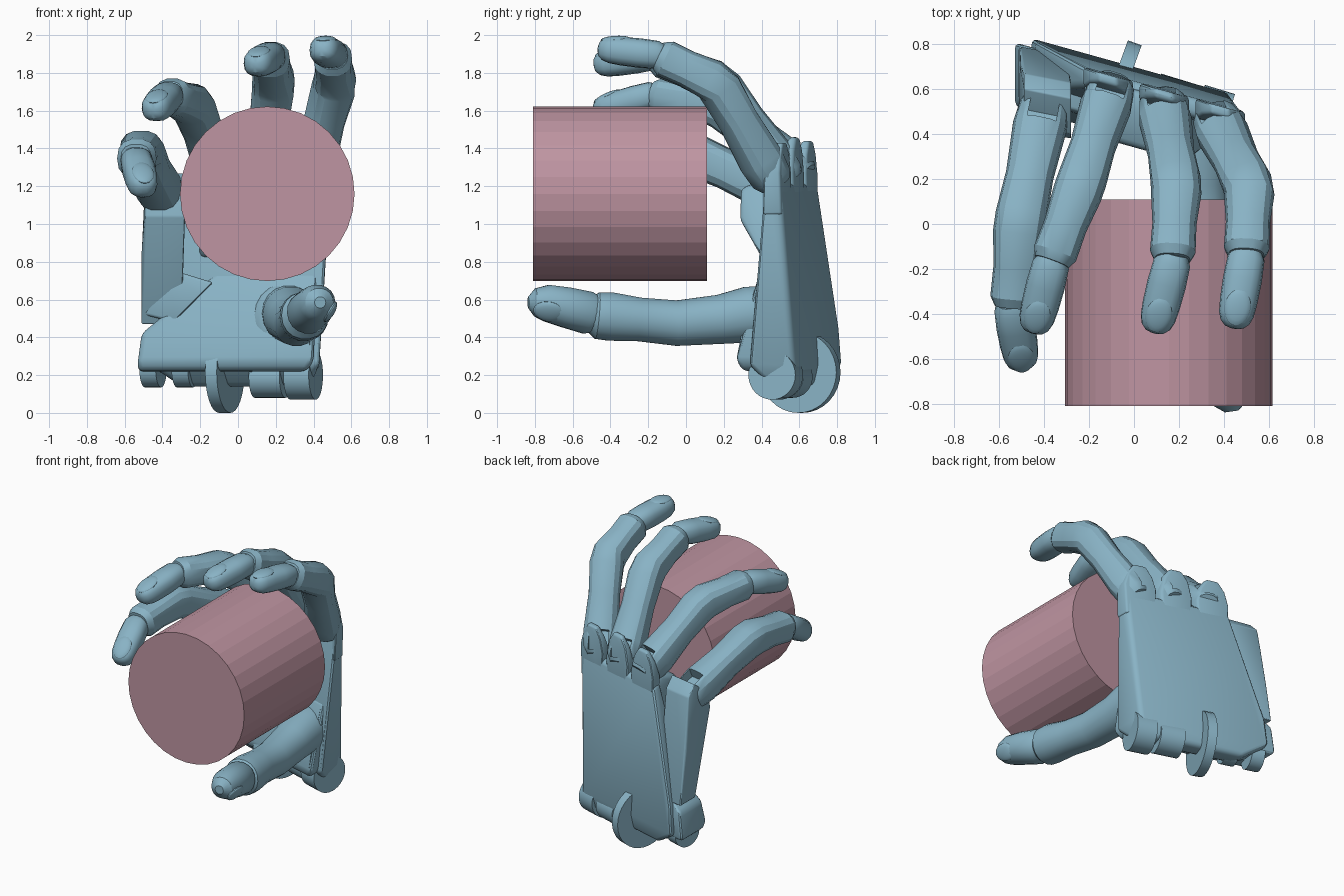
import bpy, bmesh
from math import sin, cos, pi, radians
from mathutils import Vector as V, Matrix

if "Cube" in bpy.data.objects:
    bpy.data.objects.remove(bpy.data.objects["Cube"])

def material(name, col):
    m = bpy.data.materials.new(name)
    m.diffuse_color = (*col, 1)
    m.use_nodes = True
    m.node_tree.nodes["Principled BSDF"].inputs["Base Color"].default_value = m.diffuse_color
    return m

BLUE = material("hand_blue", (0.25, 0.45, 0.56))
PINK = material("can_pink", (0.52, 0.30, 0.36))

def finish(bm, name, mat=BLUE, angle=28):
    bmesh.ops.recalc_face_normals(bm, faces=bm.faces)
    me = bpy.data.meshes.new(name)
    bm.to_mesh(me)
    bm.free()
    ob = bpy.data.objects.new(name, me)
    bpy.context.collection.objects.link(ob)
    me.materials.append(mat)
    bpy.ops.object.select_all(action='DESELECT')
    ob.select_set(True)
    bpy.context.view_layer.objects.active = ob
    if angle:
        bpy.ops.object.shade_smooth_by_angle(angle=radians(angle))
    return ob

def hull(name, pts, bevel=0.03):
    bm = bmesh.new()
    for p in pts:
        bm.verts.new(p)
    bmesh.ops.convex_hull(bm, input=bm.verts)
    bmesh.ops.delete(bm, geom=[v for v in bm.verts if not v.link_faces], context='VERTS')
    bmesh.ops.dissolve_limit(bm, angle_limit=radians(4), verts=bm.verts, edges=bm.edges)
    bmesh.ops.recalc_face_normals(bm, faces=bm.faces)
    edges = [e for e in bm.edges if len(e.link_faces) == 2 and e.calc_face_angle(0) > radians(25)]
    bmesh.ops.bevel(bm, geom=edges, offset=bevel, segments=3, profile=0.5,
                    affect='EDGES', clamp_overlap=True)
    return finish(bm, name)

def slab(name, sections, bevel=0.03):
    """Sections (z, x0, x1, front, back); depth slants with x, as the palm is turned."""
    return hull(name, [(x, d - 0.28 * x, z) for z, x0, x1, d0, d1 in sections
                       for x in (x0, x1) for d in (d0, d1)], bevel)

def frame(t):
    t = t.normalized()
    side = t.cross(V((0, 0, 1))).normalized()
    return side, side.cross(t)

def tube(name, pts, radii, n=16, p=2.5):
    """Closed loft of rounded-square rings along a path; radii are (width, height)."""
    bm = bmesh.new()
    rings = []
    for i, (c, (w, h)) in enumerate(zip(pts, radii)):
        side, up = frame(pts[min(i + 1, len(pts) - 1)] - pts[max(i - 1, 0)])
        ring = []
        for k in range(n):
            a = 2 * pi * k / n
            ca, sa = cos(a), sin(a)
            x = (1 if ca > 0 else -1) * abs(ca) ** (2 / p) * w
            y = (1 if sa > 0 else -1) * abs(sa) ** (2 / p) * h
            ring.append(bm.verts.new(c + side * x + up * y))
        rings.append(ring)
    for a, b in zip(rings, rings[1:]):
        for k in range(n):
            bm.faces.new((a[k], a[(k + 1) % n], b[(k + 1) % n], b[k]))
    bm.faces.new(rings[0][::-1])
    bm.faces.new(rings[-1])
    return finish(bm, name)

def ellipsoid(name, loc, axes, size):
    """Axes are three unit vectors, size the radius along each."""
    bm = bmesh.new()
    bmesh.ops.create_uvsphere(bm, u_segments=20, v_segments=12, radius=1)
    for v in bm.verts:
        v.co = V(loc) + sum((axes[i] * (v.co[i] * size[i]) for i in range(3)), V())
    return finish(bm, name)

def disc(name, loc, r, width, turn=-17, n=32, mat=BLUE, axis='Y', angle=28):
    bm = bmesh.new()
    m = Matrix.Translation(loc) @ Matrix.Rotation(radians(turn), 4, 'Z') @ Matrix.Rotation(pi / 2, 4, axis)
    bmesh.ops.create_cone(bm, cap_ends=True, segments=n, radius1=r, radius2=r, depth=width, matrix=m)
    return finish(bm, name, mat, angle)

# Held can, with flat facets
disc("held_can", (0.155, -0.35, 1.16), 0.462, 0.92, 0, 32, PINK, 'X', 0)

# Palm plate, heel and pads
slab("palm", [(0.14, -0.30, 0.38, 0.55, 0.67), (0.25, -0.46, 0.43, 0.45, 0.70),
              (0.45, -0.44, 0.44, 0.48, 0.695), (0.80, -0.25, 0.46, 0.50, 0.655),
              (1.22, -0.225, 0.49, 0.55, 0.635)])
slab("heel_pad", [(0.22, -0.53, 0.36, 0.40, 0.66), (0.27, -0.53, 0.40, 0.37, 0.66),
                  (0.42, -0.51, 0.38, 0.40, 0.66), (0.74, -0.12, 0.42, 0.50, 0.62)], 0.05)
slab("upper_palm_pad", [(0.82, -0.20, 0.38, 0.50, 0.6), (1.02, -0.22, 0.25, 0.35, 0.6),
                        (1.19, -0.22, 0.20, 0.34, 0.6), (1.25, -0.20, 0.20, 0.50, 0.6)], 0.03)

# Knuckle lobes continuing the palm upward, with narrow slots between them
for i, (x, z) in enumerate([(0.385, 1.43), (0.135, 1.46), (-0.115, 1.44)]):
    slab(f"knuckle_lobe_{i}", [(1.05, x - 0.10, x + 0.10, 0.54, 0.641),
                               (1.27, x - 0.11, x + 0.11, 0.55, 0.636),
                               (z - 0.07, x - 0.085, x + 0.085, 0.575, 0.634),
                               (z, x - 0.04, x + 0.04, 0.59, 0.632)], 0.02)

# Separate bone of the little finger, with its hinge flange
hull("little_finger_bone", [(x + 0.02 * (z > 1), y - 0.2 * (x + 0.4), z) for x in (-0.51, -0.30) for y, z in
     ((0.60, 0.47), (0.77, 0.47), (0.70, 0.82), (0.65, 1.2), (0.58, 1.27), (0.42, 1.16), (0.40, 1.04), (0.52, 0.85))])
hull("bone_flange", [(x, y + d, z) for x, y, z in
     ((-0.5, 0.60, 0.52), (-0.36, 0.53, 0.76), (-0.13, 0.47, 0.69), (-0.2, 0.47, 0.62), (-0.34, 0.52, 0.48))
     for d in (0, 0.17)], 0.015)

# Wrist hinge: large tab, side knob and small lugs
disc("wrist_tab", (-0.07, 0.605, 0.215), 0.215, 0.065, -20)
disc("wrist_knob", (0.345, 0.475, 0.20), 0.13, 0.14)
disc("wrist_block", (0.17, 0.54, 0.19), 0.11, 0.17)
for i, x in enumerate((-0.45, -0.28)):
    disc(f"wrist_lug_{i}", (x, 0.55 - 0.28 * x, 0.235), 0.10, 0.09)

# Fingers: knuckle, middle joint, end joint, tip, radius
FINGERS = {
    "index": ((0.385, 0.425, 1.29), (0.515, 0.16, 1.75), (0.50, -0.15, 1.895), (0.445, -0.465, 1.928), 0.107),
    "middle": ((0.135, 0.49, 1.31), (0.19, 0.17, 1.75), (0.17, -0.17, 1.89), (0.09, -0.485, 1.84), 0.107),
    "ring": ((-0.115, 0.56, 1.31), (-0.24, 0.17, 1.63), (-0.37, -0.18, 1.68), (-0.45, -0.485, 1.595), 0.105),
    "little": ((-0.41, 0.48, 1.17), (-0.51, 0.0, 1.385), (-0.54, -0.38, 1.34), (-0.495, -0.64, 1.175), 0.110),
}
TIP = [(-0.12, 0.7), (0.0, 0.95), (0.3, 1.0), (0.6, 0.97), (0.8, 0.9), (0.91, 0.75), (0.975, 0.5), (1.0, 0.2)]
for name, data in FINGERS.items():
    a, b, c, t = (V(p) for p in data[:4])
    r = data[4]
    # Two lower bones as one bent body, angular at the middle joint
    pts = [a.lerp(b, k) for k in (-0.18, -0.1, 0.1, 0.55, 0.92)] + [b.lerp(c, k) for k in (0.10, 0.5, 0.86, 0.97)]
    scale = (0.75, 1.0, 1.1, 0.97, 1.05, 1.05, 0.92, 0.95, 0.75)
    body = tube(f"{name}_finger_body", pts, [(r * s, r * s) for s in scale], 14)
    # Open socket at the knuckle
    side, up = frame(b - a)
    fwd = (b - a).normalized()
    bm = bmesh.new()
    bmesh.ops.create_cube(bm, size=1)
    for v in bm.verts:
        v.co = a + up * (0.12 + 0.16 * v.co.z) + side * (0.13 * v.co.x) + fwd * (0.13 * v.co.y - 0.01)
    cutter = finish(bm, "socket_cutter", angle=0)
    cutter.hide_render = True
    bpy.context.view_layer.objects.active = body
    mod = body.modifiers.new("socket", 'BOOLEAN')
    mod.operation = 'DIFFERENCE'
    mod.object = cutter
    bpy.ops.object.modifier_apply(modifier=mod.name)
    bpy.data.objects.remove(cutter)
    # Fingertip and nail
    tube(f"{name}_fingertip", [c.lerp(t, k) for k, _ in TIP], [(0.087 * s, 0.078 * s) for _, s in TIP])
    side, up = frame(t - c)
    fwd = (t - c).normalized()
    tilt = (up + fwd * 0.15).normalized()
    ellipsoid(f"{name}_nail", c.lerp(t, 0.72) + up * 0.058, (side, fwd - up * 0.15, tilt), (0.058, 0.082, 0.02))

# Thumb: mound, bones, tip and nail
X, Y, Z = V((1, 0, 0)), V((0, 1, 0)), V((0, 0, 1))
ellipsoid("thumb_mound", (0.24, 0.46, 0.46), (X, Y, Z), (0.18, 0.12, 0.23))
thumb = [(0.27, 0.47, 0.53, 0.10), (0.27, 0.43, 0.53, 0.145), (0.28, 0.33, 0.52, 0.15), (0.29, 0.18, 0.495, 0.132),
         (0.31, -0.05, 0.475, 0.122), (0.33, -0.25, 0.495, 0.117), (0.35, -0.40, 0.51, 0.13),
         (0.355, -0.47, 0.515, 0.125), (0.36, -0.51, 0.52, 0.09)]
tube("thumb_body", [V(p[:3]) for p in thumb], [(p[3], p[3]) for p in thumb], 18, 2.1)
tip = [(0.355, -0.46, 0.52, 0.09), (0.37, -0.52, 0.53, 0.114), (0.40, -0.64, 0.56, 0.108),
       (0.42, -0.74, 0.582, 0.098), (0.43, -0.80, 0.585, 0.075), (0.435, -0.835, 0.585, 0.03)]
tube("thumb_tip", [V(p[:3]) for p in tip], [(p[3], p[3]) for p in tip], 18, 2.1)
along = V((0.1, -0.97, 0.2)).normalized()
out = V((0.85, -0.25, -0.45))
out = (out - along * out.dot(along) * 0.8).normalized()
ellipsoid("thumb_nail", V((0.42, -0.72, 0.575)) + out * 0.078, (along.cross(out), along, out), (0.06, 0.085, 0.024))
